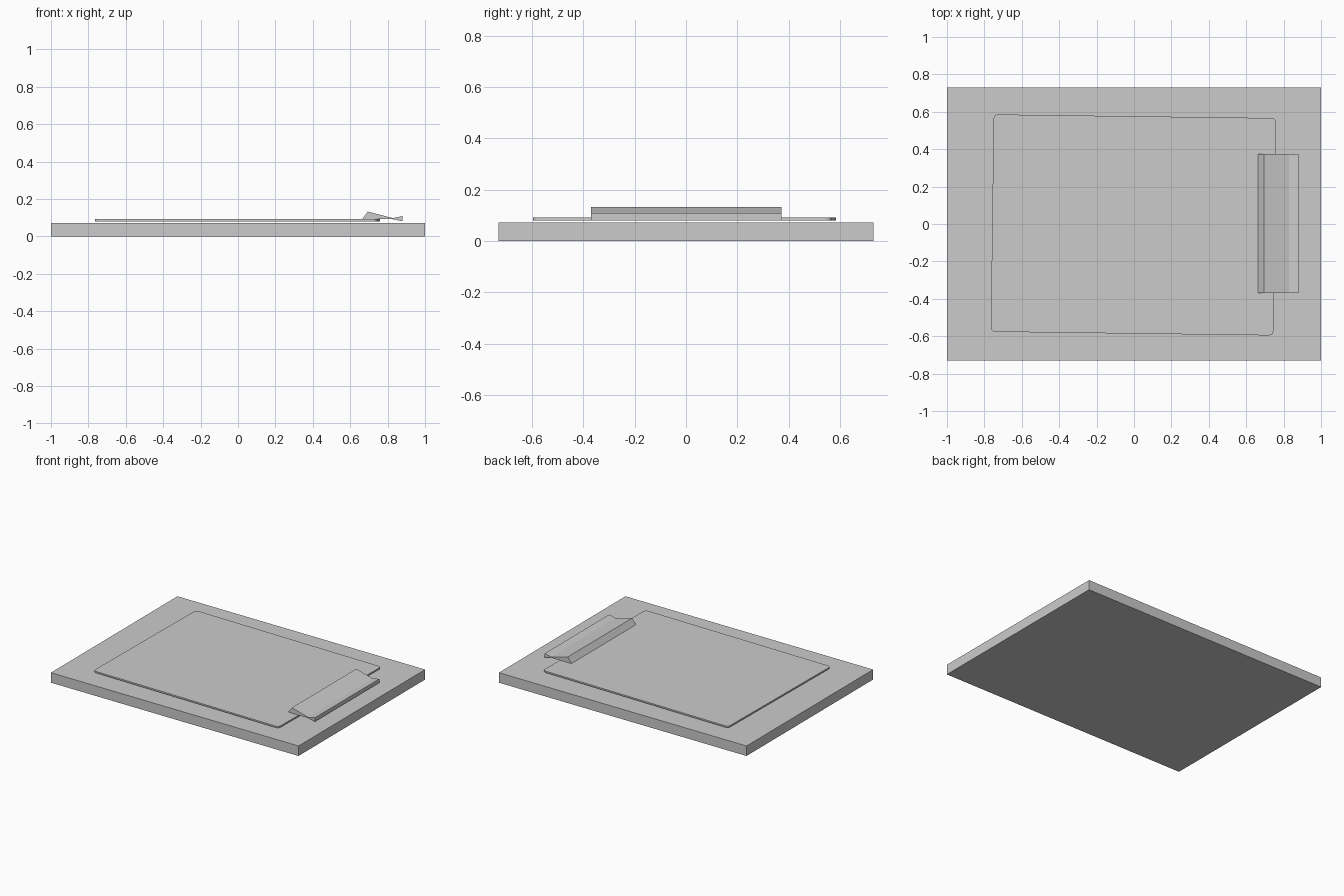
import bpy, bmesh, math
from mathutils import Matrix, Vector

if "Cube" in bpy.data.objects:
    bpy.data.objects.remove(bpy.data.objects["Cube"])


def prism(name, points, direction):
    """Extrude a closed planar outline along a direction into a solid."""
    bm = bmesh.new()
    face = bm.faces.new([bm.verts.new(p) for p in points])
    ext = bmesh.ops.extrude_face_region(bm, geom=[face])
    moved = [v for v in ext["geom"] if isinstance(v, bmesh.types.BMVert)]
    bmesh.ops.translate(bm, verts=moved, vec=Vector(direction))
    bmesh.ops.recalc_face_normals(bm, faces=bm.faces)
    mesh = bpy.data.meshes.new(name)
    bm.to_mesh(mesh)
    bm.free()
    obj = bpy.data.objects.new(name, mesh)
    bpy.context.collection.objects.link(obj)
    return obj


def rounded_rect(w, h, r, z, steps=3):
    """Outline of a rectangle with rounded corners."""
    pts = []
    for i, (sx, sy) in enumerate([(1, 1), (-1, 1), (-1, -1), (1, -1)]):
        for k in range(steps + 1):
            a = math.pi / 2 * (i + k / steps)
            pts.append((sx * (w / 2 - r) + r * math.cos(a),
                        sy * (h / 2 - r) + r * math.sin(a), z))
    return pts


# Backing board
prism("board", [(-1, -0.73, 0), (1, -0.73, 0), (1, 0.73, 0), (-1, 0.73, 0)],
      (0, 0, 0.073))

# Sheet stack, lying slightly askew on the board
paper = prism("paper", rounded_rect(1.51, 1.162, 0.022, 0.081), (0, 0, 0.011))
paper.data.transform(Matrix.Translation((-0.003, -0.005, 0))
                     @ Matrix.Rotation(math.radians(-0.75), 4, 'Z'))

# Clip: wedge-shaped jaw pinched at a waist, flaring to a grip
clip_profile = [(0.664, 0.093), (0.694, 0.133), (0.828, 0.098),
                (0.88, 0.109), (0.88, 0.081), (0.828, 0.092)]
prism("clip", [(x, -0.37, z) for x, z in clip_profile], (0, 0.743, 0))
